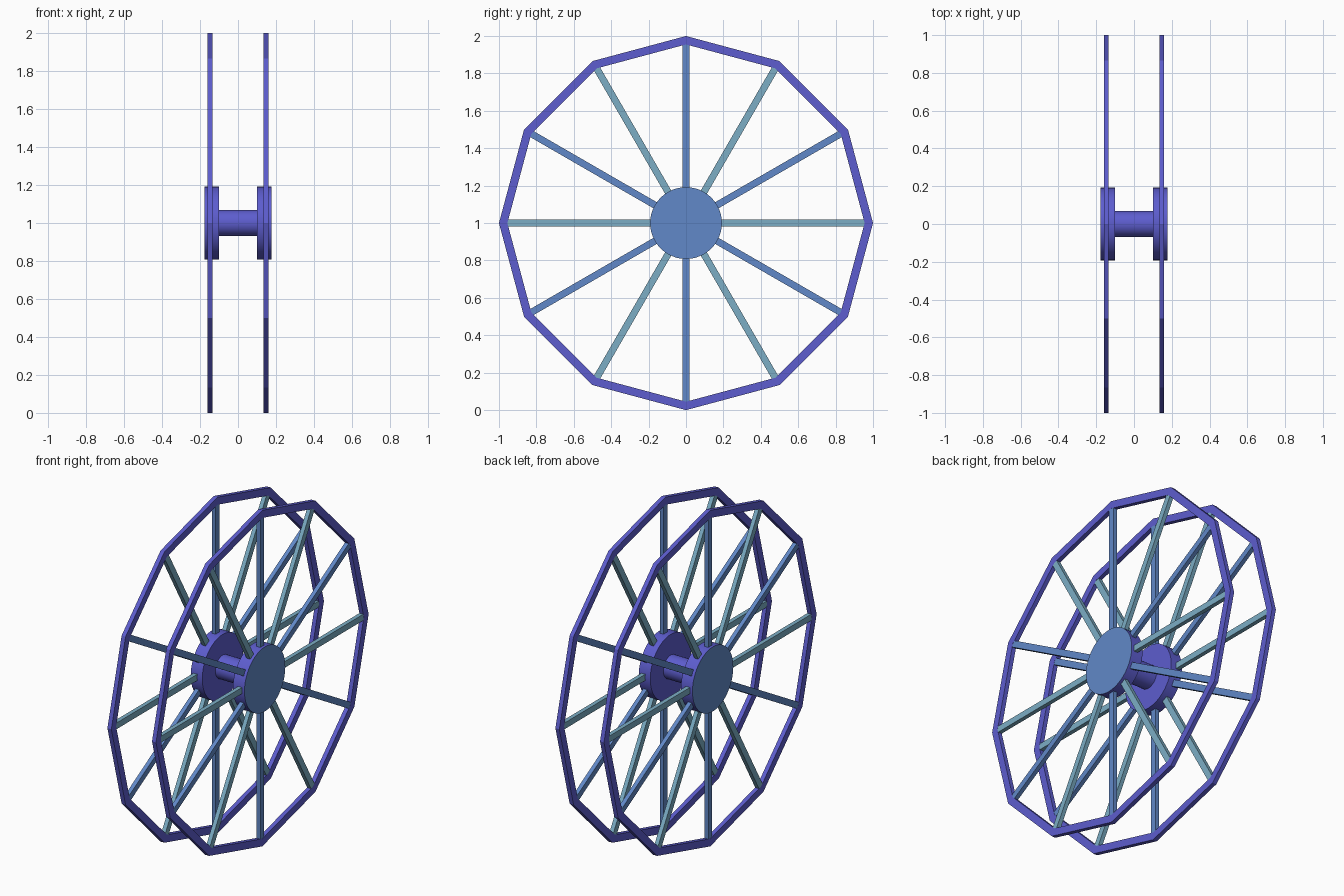
import bpy, bmesh
from math import sin, cos, pi, radians
from mathutils import Matrix, Vector

if "Cube" in bpy.data.objects:
    bpy.data.objects.remove(bpy.data.objects["Cube"])

RIM_X, SIDES = 0.147, 12


def material(name, rgb):
    m = bpy.data.materials.new(name)
    m.diffuse_color = (*rgb, 1)
    m.use_nodes = True
    m.node_tree.nodes["Principled BSDF"].inputs["Base Color"].default_value = m.diffuse_color
    return m


purple = material("purple", (0.11, 0.11, 0.62))
blue = material("blue", (0.12, 0.25, 0.58))
teal = material("teal", (0.20, 0.42, 0.56))


def make(name, bm, *mats):
    bmesh.ops.recalc_face_normals(bm, faces=bm.faces[:])
    me = bpy.data.meshes.new(name)
    bm.to_mesh(me)
    bm.free()
    for m in mats:
        me.materials.append(m)
    ob = bpy.data.objects.new(name, me)
    bpy.context.collection.objects.link(ob)
    return ob


def smooth(ob):
    bpy.ops.object.select_all(action='DESELECT')
    ob.select_set(True)
    bpy.context.view_layer.objects.active = ob
    bpy.ops.object.shade_smooth_by_angle(angle=radians(40))


# twelve-sided hoop with rectangular section, axis along x
def rim(name, x):
    bm = bmesh.new()
    section = [(1.0, -0.013), (1.0, 0.013), (0.955, 0.013), (0.955, -0.013)]
    rings = [[bm.verts.new((x + dx, r * cos(2 * pi * i / SIDES), 1 + r * sin(2 * pi * i / SIDES)))
              for r, dx in section] for i in range(SIDES)]
    for i in range(SIDES):
        a, b = rings[i], rings[(i + 1) % SIDES]
        for j in range(4):
            k = (j + 1) % 4
            bm.faces.new((a[j], a[k], b[k], b[j]))
    make(name, bm, purple)


# six box spokes, 60 degrees apart
def spokes(name, x, start, mat):
    bm = bmesh.new()
    for i in range(6):
        m = (Matrix.Translation((x, 0, 1)) @ Matrix.Rotation(radians(start + 60 * i), 4, 'X')
             @ Matrix.Translation((0, 0.555, 0)) @ Matrix.Diagonal((0.025, 0.81, 0.037, 1)))
        bmesh.ops.create_cube(bm, size=1, matrix=m)
    make(name, bm, mat)


# round bar along x, with a blue face on the side given by outward
def cylinder(name, x0, x1, radius, outward=0):
    bm = bmesh.new()
    m = Matrix.Translation(((x0 + x1) / 2, 0, 1)) @ Matrix.Rotation(pi / 2, 4, 'Y')
    bmesh.ops.create_cone(bm, cap_ends=True, segments=48, radius1=radius, radius2=radius,
                          depth=abs(x1 - x0), matrix=m)
    bm.normal_update()
    for f in bm.faces:
        if outward and f.normal.x * outward > 0.9:
            f.material_index = 1
    smooth(make(name, bm, purple, blue))


# both wheels, each with rim, spokes and hub disc
for side, s in (("left", -1), ("right", 1)):
    rim(side + "_rim", s * RIM_X)
    spokes(side + "_teal_spokes", s * RIM_X, 0, teal)
    spokes(side + "_blue_spokes", s * RIM_X, 30, blue)
    cylinder(side + "_hub_disc", s * 0.101, s * 0.177, 0.192, s)

# axle joining the hubs
cylinder("axle", -0.12, 0.12, 0.069)
